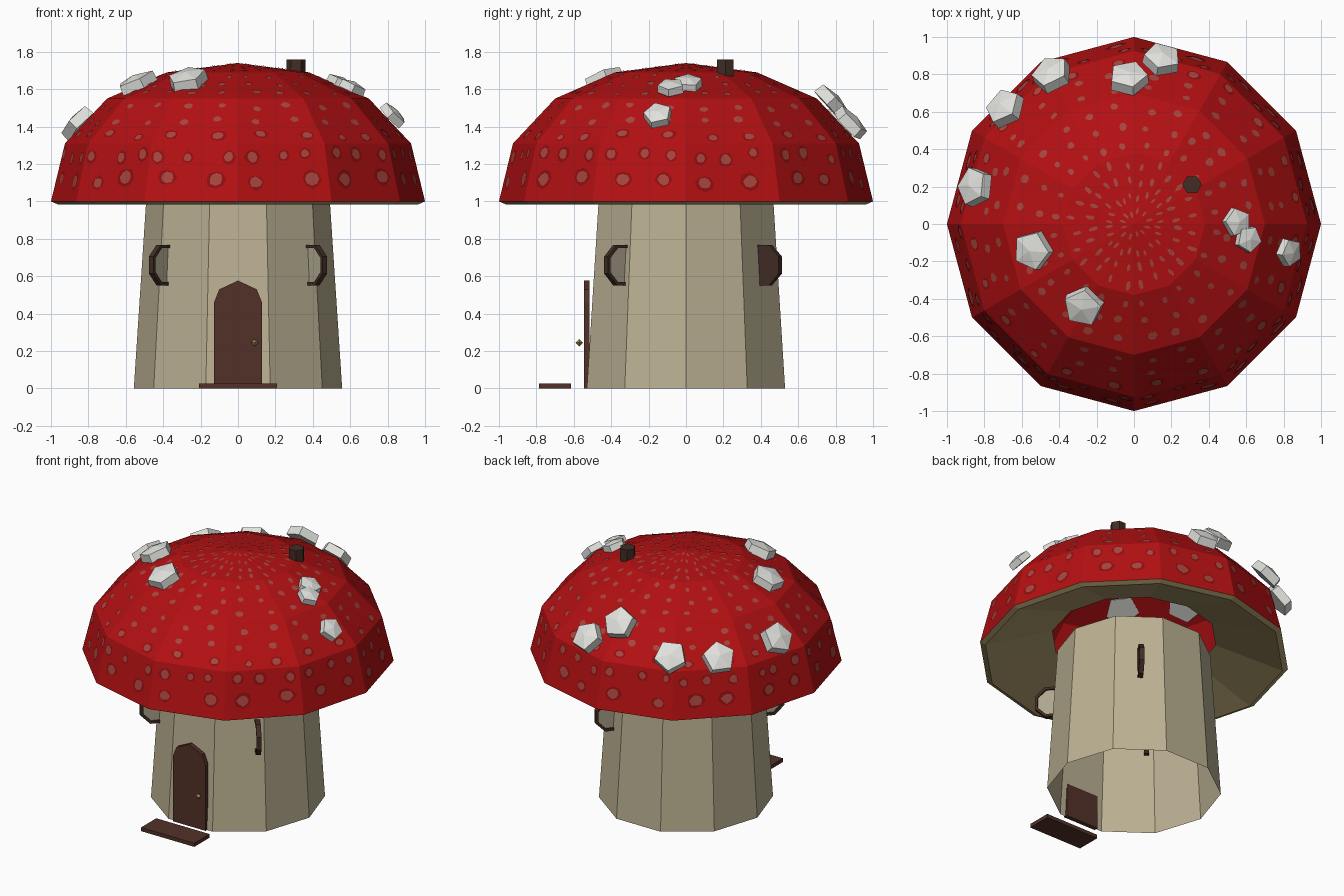
import bpy, bmesh, math, random
from math import cos, sin, pi, radians
from mathutils import Matrix, Vector

random.seed(4)
if "Cube" in bpy.data.objects:
    bpy.data.objects.remove(bpy.data.objects["Cube"])


def material(name, r, g, b):
    m = bpy.data.materials.new(name)
    m.use_nodes = True
    m.diffuse_color = (r, g, b, 1)
    m.node_tree.nodes["Principled BSDF"].inputs["Base Color"].default_value = (r, g, b, 1)
    return m


RED = material("cap red", 0.45, 0.005, 0.006)
DARK_RED = material("dark red", 0.27, 0.004, 0.005)
PINK = material("faded pink", 0.38, 0.06, 0.048)
STONE = material("pale wart", 0.75, 0.75, 0.72)
TAN = material("stem tan", 0.50, 0.44, 0.29)
GILL = material("gill tan", 0.42, 0.33, 0.15)
WOOD = material("door wood", 0.085, 0.031, 0.021)
DARK_WOOD = material("dark wood", 0.055, 0.026, 0.018)
GOLD = material("brass", 0.45, 0.32, 0.11)
PANE = material("window pane", 0.42, 0.38, 0.27)


def finish(name, bm, mat, matrix=None, fix=True):
    if fix:
        bmesh.ops.remove_doubles(bm, verts=bm.verts[:], dist=1e-5)
        bmesh.ops.recalc_face_normals(bm, faces=bm.faces[:])
    me = bpy.data.meshes.new(name)
    bm.to_mesh(me)
    bm.free()
    me.materials.append(mat)
    ob = bpy.data.objects.new(name, me)
    bpy.context.collection.objects.link(ob)
    if matrix:
        ob.matrix_world = matrix
    return ob


def lathe(name, profile, sides, mat, start=0.0, closed=False, matrix=None):
    """Turn an (r, z) profile around z with flat sides."""
    bm = bmesh.new()
    rings = [[bm.verts.new((r * cos(start + 2 * pi * i / sides),
                            r * sin(start + 2 * pi * i / sides), z))
              for i in range(sides)] for r, z in profile]
    pairs = list(zip(rings, rings[1:]))
    if closed:
        pairs.append((rings[-1], rings[0]))
    for a, b in pairs:
        for i in range(sides):
            j = (i + 1) % sides
            bm.faces.new((a[i], a[j], b[j], b[i]))
    return finish(name, bm, mat, matrix)


def prism(name, outline, y0, y1, mat):
    """Extrude an (x, z) outline from y0 to y1."""
    bm = bmesh.new()
    face = bm.faces.new([bm.verts.new((x, y0, z)) for x, z in outline])
    new = bmesh.ops.extrude_face_region(bm, geom=[face])["geom"]
    bmesh.ops.translate(bm, vec=(0, y1 - y0, 0),
                        verts=[v for v in new if isinstance(v, bmesh.types.BMVert)])
    return finish(name, bm, mat)


# Cap, gills and stem
CAP = [(1.0, 1.0), (0.925, 1.31), (0.70, 1.55), (0.38, 1.69), (0, 1.74)]
SIDES = 12
lathe("cap", CAP, SIDES, RED)
lathe("gills", [(1.0, 1.0), (0.965, 0.985), (0.53, 1.13)], SIDES, GILL)
lathe("stem", [(0.557, 0), (0.49, 1.02)], 10, TAN)


# Painted spots lying on each facet of the cap
def cap_point(facet, band, u, v):
    (r0, z0), (r1, z1) = CAP[band], CAP[band + 1]
    a, b = (2 * pi * (facet + k) / SIDES for k in (0, 1))
    r, z = r0 + (r1 - r0) * v, z0 + (z1 - z0) * v
    return Vector((cos(a), sin(a), 0)).lerp(Vector((cos(b), sin(b), 0)), u) * r + Vector((0, 0, z))


def blot(bm, facet, band, u, v, w, h, lift):
    c = cap_point(facet, band, u, v)
    across = (cap_point(facet, band, 1, 0) - cap_point(facet, band, 0, 0)).normalized()
    up = cap_point(facet, band, 0.5, 1) - cap_point(facet, band, 0.5, 0)
    up.normalize()
    normal = across.cross(up)
    pts = []
    for k in range(8):
        t, s = 2 * pi * k / 8, random.uniform(0.85, 1.12)
        pts.append(bm.verts.new(c + across * w * s * cos(t) + up * h * s * sin(t) + normal * lift))
    bm.faces.new(pts)


# band, height in band, spots per facet, half width, half height, dark halo
ROWS = [(0, 0.36, 2, 0.038, 0.034, True), (0, 0.78, 3, 0.026, 0.028, True),
        (1, 0.17, 2, 0.027, 0.022, True), (1, 0.48, 2, 0.026, 0.022, False),
        (1, 0.80, 2, 0.025, 0.02, False), (2, 0.2, 2, 0.025, 0.022, False),
        (2, 0.52, 2, 0.02, 0.022, False), (2, 0.83, 2, 0.016, 0.023, False),
        (3, 0.14, 2, 0.012, 0.026, False), (3, 0.38, 2, 0.011, 0.025, False),
        (3, 0.60, 2, 0.008, 0.021, False), (3, 0.80, 1, 0.007, 0.02, False)]
spots, halos = bmesh.new(), bmesh.new()
for band, v, count, w, h, halo in ROWS:
    for facet in range(SIDES):
        for k in range(count):
            u = (k + 0.5) / count + random.uniform(-0.08, 0.08)
            vv = v + random.uniform(-0.06, 0.06)
            s = random.uniform(0.8, 1.1)
            blot(spots, facet, band, u, vv, w * s, h * s, 0.004)
            if halo:
                blot(halos, facet, band, u, vv, w * s * 1.5, h * s * 1.45, 0.002)
finish("cap_spots", spots, PINK, fix=False)
finish("cap_spot_halos", halos, DARK_RED, fix=False)

# Raised five-sided warts: x, y, z, radius, turn
WARTS = [(0.15, 0.88, 1.42, 0.105, 10), (-0.03, 0.78, 1.53, 0.11, 30),
         (-0.44, 0.80, 1.41, 0.11, 50), (-0.69, 0.62, 1.40, 0.11, 20),
         (-0.85, 0.20, 1.42, 0.11, 65), (-0.54, -0.14, 1.63, 0.11, 0),
         (-0.27, -0.44, 1.65, 0.11, 40), (0.55, 0.01, 1.63, 0.08, 15),
         (0.61, -0.08, 1.61, 0.075, 50), (0.83, -0.15, 1.46, 0.08, 35)]
for n, (x, y, z, r, turn) in enumerate(WARTS):
    bm = bmesh.new()
    bmesh.ops.create_cone(bm, cap_ends=True, segments=5, radius1=r, radius2=r * 0.95, depth=r * 0.55)
    top = max(bm.faces, key=lambda f: f.calc_center_median().z)
    bmesh.ops.poke(bm, faces=[top], offset=r * 0.18)
    tilt = 47 if math.hypot(x, y) > 0.7 else 25
    finish(f"wart_{n + 1}", bm, STONE,
           Matrix.Translation((x, y, z)) @ Matrix.Rotation(math.atan2(y, x), 4, "Z")
           @ Matrix.Rotation(radians(tilt), 4, "Y") @ Matrix.Rotation(radians(turn), 4, "Z"))

# Chimney
lathe("chimney", [(0, 1.66), (0.052, 1.66), (0.052, 1.76), (0, 1.76)], 6, DARK_WOOD,
      matrix=Matrix.Translation((0.31, 0.21, 0)))

# Door, knob and doorstep
half = [(0.128, 0), (0.128, 0.46), (0.10, 0.53)]
prism("door", half + [(0, 0.577)] + [(-x, z) for x, z in reversed(half)], -0.545, -0.515, WOOD)
lathe("door_knob", [(0, -0.02), (0.02, 0), (0, 0.02)], 4, GOLD,
      matrix=Matrix.Translation((0.09, -0.57, 0.245)))
prism("doorstep", [(-0.208, 0), (0.208, 0), (0.208, 0.026), (-0.208, 0.026)], -0.785, -0.615, WOOD)


# Round windows standing edge-on in the stem wall
def window(name, x, y, heading):
    m = (Matrix.Translation((x, y, 0.66)) @ Matrix.Rotation(radians(heading + 90), 4, "Z")
         @ Matrix.Rotation(pi / 2, 4, "Y"))
    t = 0.016
    lathe(name + "_frame", [(0.117, -t), (0.117, t), (0.098, t), (0.098, -t)], 8, DARK_WOOD,
          start=pi / 8, closed=True, matrix=m)
    lathe(name + "_pane", [(0, -0.004), (0.1, -0.004), (0.1, 0.004), (0, 0.004)], 8, PANE,
          start=pi / 8, matrix=m)
    return m


window("window_left", 0.395, -0.345, -50)
window("window_right", -0.395, -0.345, 230)
back = window("window_back", 0.295, 0.415, 56)
lathe("window_back_shutter", [(0, -0.015), (0.1, -0.015), (0.1, -0.008), (0, -0.008)], 8, DARK_WOOD,
      start=pi / 8, matrix=back)
